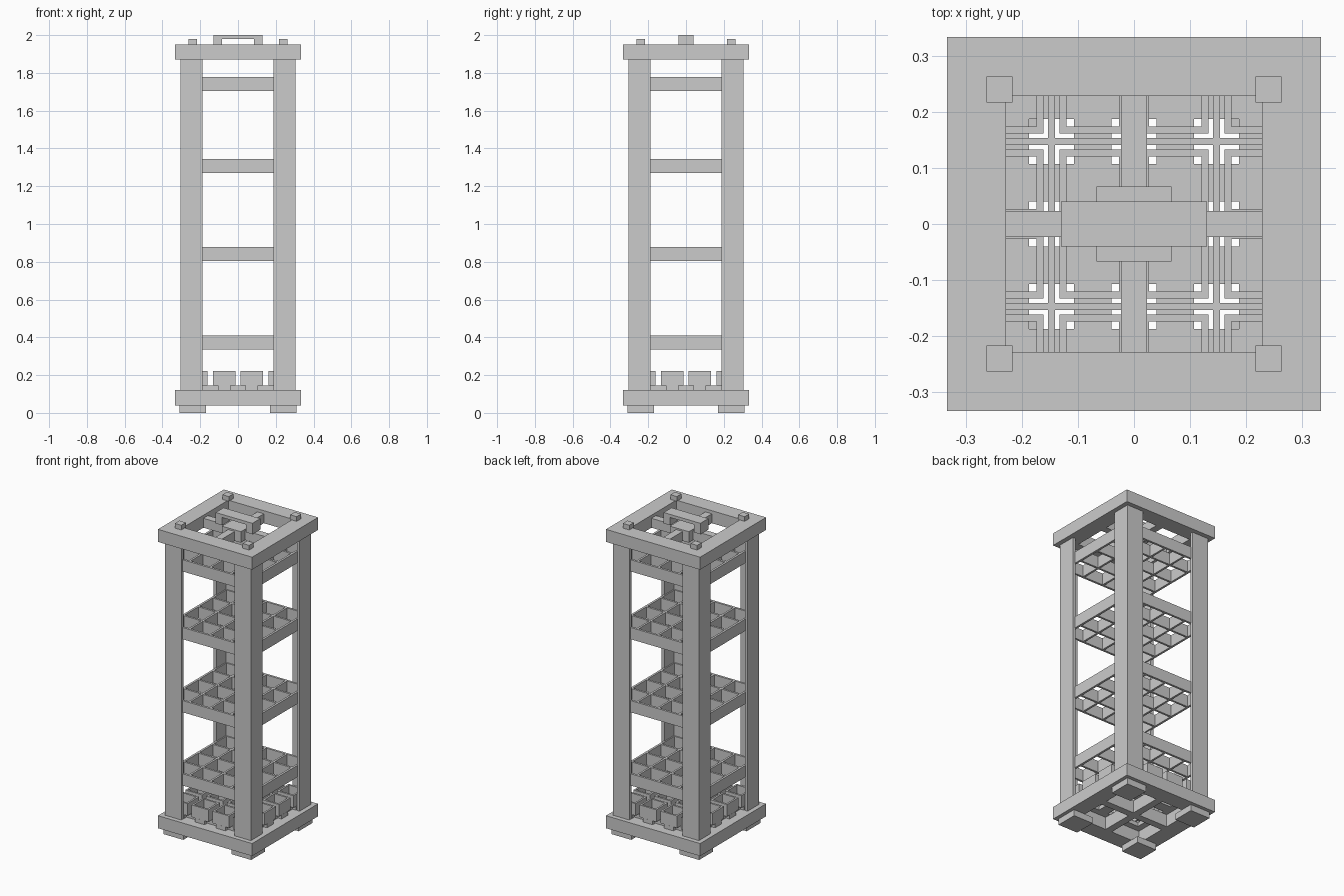
import bpy
import bmesh

if "Cube" in bpy.data.objects:
    bpy.data.objects.remove(bpy.data.objects["Cube"], do_unlink=True)

grey = bpy.data.materials.new("plain_grey")
grey.use_nodes = True
grey.diffuse_color = (0.6, 0.6, 0.6, 1)
grey.node_tree.nodes["Principled BSDF"].inputs["Base Color"].default_value = (0.6, 0.6, 0.6, 1)


def build(name, boxes):
    """One object from boxes given as (x0, x1, y0, y1, z0, z1)."""
    bm = bmesh.new()
    for x0, x1, y0, y1, z0, z1 in boxes:
        for v in bmesh.ops.create_cube(bm, size=1)["verts"]:
            v.co = (x1 if v.co.x > 0 else x0, y1 if v.co.y > 0 else y0, z1 if v.co.z > 0 else z0)
    mesh = bpy.data.meshes.new(name)
    bm.to_mesh(mesh)
    bm.free()
    mesh.materials.append(grey)
    obj = bpy.data.objects.new(name, mesh)
    bpy.context.collection.objects.link(obj)
    return obj


def ring(outer, inner, z0, z1, cx=0, cy=0):
    """Four boxes forming a square frame."""
    return [(cx - outer, cx + outer, cy - outer, cy - inner, z0, z1),
            (cx - outer, cx + outer, cy + inner, cy + outer, z0, z1),
            (cx - outer, cx - inner, cy - inner, cy + inner, z0, z1),
            (cx + inner, cx + outer, cy - inner, cy + inner, z0, z1)]


def bars(positions, half, reach, z0, z1):
    """Crossing bars in both directions."""
    out = []
    for p in positions:
        out.append((p - half, p + half, -reach, reach, z0, z1))
        out.append((-reach, reach, p - half, p + half, z0, z1))
    return out


def square(cx, cy, half, z0, z1):
    return (cx - half, cx + half, cy - half, cy + half, z0, z1)


signs = [(sx, sy) for sx in (-1, 1) for sy in (-1, 1)]
PLATE, OPENING, POST = 0.333, 0.228, 0.304
PITCH = 0.147

# Base and top frames with their cross beams
build("base_frame", ring(PLATE, OPENING, 0.04, 0.12))
build("base_cross_beams", bars([0], 0.023, OPENING, 0.04, 0.12))
build("top_frame", ring(PLATE, OPENING, 1.87, 1.95))
build("top_cross_beams", bars([0], 0.023, OPENING, 1.87, 1.93))
build("top_boss", [square(0, 0, 0.067, 1.87, 1.94)])

# Corner feet and corner studs
build("feet", [square(sx * 0.24, sy * 0.24, 0.07, 0, 0.04) for sx, sy in signs])
build("top_studs", [square(sx * 0.24, sy * 0.24, 0.023, 1.95, 1.98) for sx, sy in signs])

# Angle-section corner posts
for sx, sy in signs:
    xs, ys = sorted((sx * POST, sx * 0.188)), sorted((sy * POST, sy * 0.284))
    leg_a = (*xs, *ys, 0.12, 1.87)
    xs, ys = sorted((sx * POST, sx * 0.284)), sorted((sy * 0.284, sy * 0.188))
    leg_b = (*xs, *ys, 0.12, 1.87)
    side = "left" if sx > 0 else "right"
    build(("front_" if sy < 0 else "back_") + side + "_post", [leg_a, leg_b])

# Shelf grids: outer rails with thin crossing ribs
for i, z in enumerate((0.335, 0.803, 1.27, 1.703)):
    build(f"shelf_{i + 1}", ring(0.29, 0.276, z, z + 0.075)
          + bars([-PITCH, 0, PITCH], 0.0065, 0.276, z, z + 0.075))

# Support slats and the open bins standing on them
centres = [PITCH * k for k in (-1.5, -0.5, 0.5, 1.5)]
build("bin_slats", bars(centres, 0.0335, 0.28, 0.12, 0.145))
bins = []
for cx in centres:
    for cy in centres:
        bins += ring(0.059, 0.047, 0.145, 0.222, cx, cy)
build("bins", bins)

# Carrying handle
build("handle", [(-0.13, 0.13, -0.04, 0.04, 1.98, 2.0),
                 (-0.13, -0.085, -0.04, 0.04, 1.93, 1.98),
                 (0.085, 0.13, -0.04, 0.04, 1.93, 1.98)])
